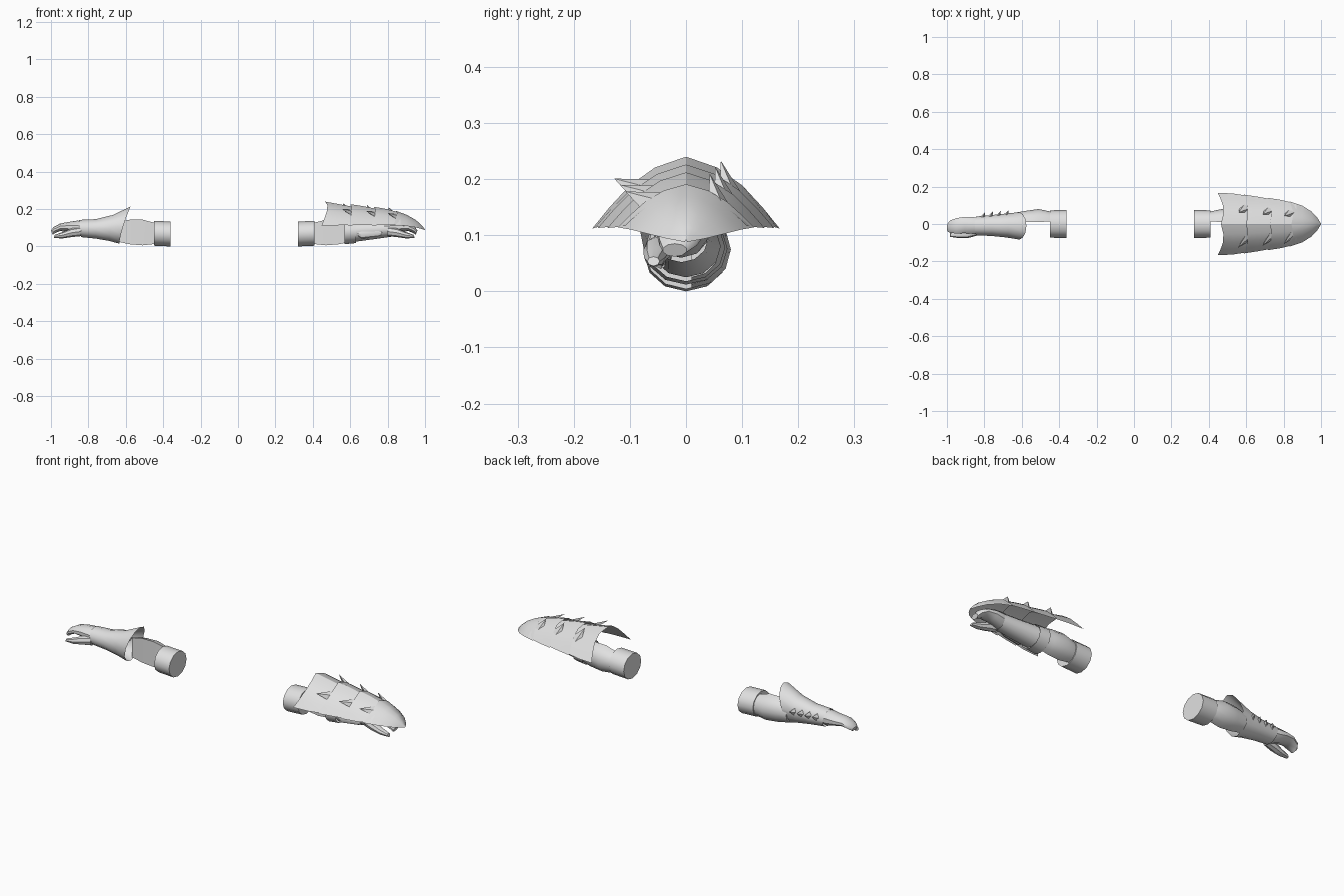
import bpy, math
from mathutils import Vector

grey = bpy.data.materials.new("light_grey")
grey.diffuse_color = (0.75, 0.75, 0.75, 1)


def make(name, verts, faces, smooth=40):
    me = bpy.data.meshes.new(name)
    me.from_pydata(verts, [], faces)
    me.materials.append(grey)
    ob = bpy.data.objects.new(name, me)
    bpy.context.collection.objects.link(ob)
    bpy.ops.object.select_all(action='DESELECT')
    ob.select_set(True)
    bpy.context.view_layer.objects.active = ob
    bpy.ops.object.mode_set(mode='EDIT')
    bpy.ops.mesh.select_all(action='SELECT')
    bpy.ops.mesh.normals_make_consistent(inside=False)
    bpy.ops.object.mode_set(mode='OBJECT')
    if smooth:
        bpy.ops.object.shade_smooth_by_angle(angle=math.radians(smooth))
    return ob


def place(x, right):
    """Arms are laid out pointing to -x; the right one is flipped and shifted."""
    return -x - 0.04 if right else x


def tube(name, rings, right=False, n=12, caps=True, half=False, bend=1.0):
    """Rings are (x bottom, x top, z bottom, z top, y centre, y radius)."""
    verts, faces = [], []
    for xb, xt, zb, zt, yc, ry in rings:
        for i in range(n):
            a = -math.pi / 2 + (math.pi * i / (n - 1) if half else 2 * math.pi * i / n)
            t = (math.sin(a) + 1) / 2
            verts.append((place(xb + (xt - xb) * t ** bend, right),
                          yc + ry * math.cos(a), zb + (zt - zb) * t))
    for r in range(len(rings) - 1):
        for i in range(n):
            j = (i + 1) % n
            faces.append((r * n + i, r * n + j, (r + 1) * n + j, (r + 1) * n + i))
    if caps:
        last = (len(rings) - 1) * n
        faces += [tuple(range(n))[::-1], tuple(range(last, last + n))]
    return make(name, verts, faces)


def spike(name, base, tip, along, across):
    """Four-sided spike on a diamond base."""
    b, s, c = Vector(base), Vector(along), Vector(across)
    verts = [b + s, b + c, b - s, b - c, Vector(tip)]
    make(name, verts, [(3, 2, 1, 0), (0, 1, 4), (1, 2, 4), (2, 3, 4), (3, 0, 4)], 0)


# Cuff, half-round forearm, hand and thumb shared by both arms
for right in (False, True):
    side = "right" if right else "left"
    tube(side + "_cuff", [(-0.45, -0.45, 0.004, 0.137, 0, 0.073),
                          (-0.36, -0.36, 0.0, 0.133, 0, 0.075)], right)
    tube(side + "_forearm", [(-0.64, -0.64, 0.025, 0.13, 0.01, 0.05),
                             (-0.58, -0.58, 0.012, 0.143, 0.01, 0.06),
                             (-0.51, -0.51, 0.006, 0.143, 0.01, 0.07),
                             (-0.44, -0.44, 0.014, 0.125, 0.015, 0.05)],
         right, n=7, half=True)
    tube(side + "_hand", [(-0.82, -0.82, 0.06, 0.135, -0.01, 0.045),
                          (-0.86, -0.86, 0.06, 0.138, -0.008, 0.047),
                          (-0.905, -0.905, 0.075, 0.131, -0.005, 0.046),
                          (-0.95, -0.95, 0.083, 0.123, -0.01, 0.043),
                          (-0.98, -0.985, 0.07, 0.105, -0.014, 0.035),
                          (-0.99, -1.0, 0.062, 0.085, -0.02, 0.022)], right, n=10)
    tube(side + "_thumb", [(-0.84, -0.84, 0.055, 0.105, -0.042, 0.02),
                           (-0.89, -0.89, 0.05, 0.097, -0.052, 0.024),
                           (-0.94, -0.935, 0.043, 0.078, -0.056, 0.019),
                           (-0.985, -0.98, 0.045, 0.062, -0.058, 0.011)], right, n=8)

# Left bracer, flaring to a point above the elbow end
tube("left_bracer", [(-0.84, -0.85, 0.05, 0.142, -0.01, 0.05),
                     (-0.76, -0.76, 0.042, 0.146, -0.008, 0.056),
                     (-0.69, -0.67, 0.03, 0.168, -0.008, 0.064),
                     (-0.635, -0.575, 0.015, 0.213, -0.01, 0.073)],
     caps=False, bend=1.4)

# Lacing studs along the back of the left bracer
for k in range(4):
    x = -0.81 + 0.042 * k
    y = 0.037 + 0.004 * k
    spike("lace_stud", (x, y, 0.105), (x + 0.014, y + 0.026, 0.112),
          (0.012, 0, 0), (0, 0, 0.022))

# Right bracer with its strap and raised front pad
tube("right_bracer", [(-0.665, -0.665, 0.025, 0.135, 0, 0.062),
                      (-0.76, -0.76, 0.038, 0.135, -0.005, 0.054),
                      (-0.86, -0.86, 0.052, 0.135, -0.008, 0.047)], True, caps=False)
tube("right_strap", [(-0.61, -0.61, 0.012, 0.14, 0, 0.074),
                     (-0.67, -0.67, 0.018, 0.138, 0, 0.069)], True, caps=False)
tube("bracer_pad", [(-0.68, -0.68, 0.055, 0.085, -0.045, 0.017),
                    (-0.70, -0.70, 0.04, 0.09, -0.045, 0.02),
                    (-0.79, -0.79, 0.05, 0.095, -0.04, 0.019),
                    (-0.81, -0.81, 0.06, 0.085, -0.04, 0.015)], True, n=8)

# Overlapping shield plates: stations are (x, half width, edge z, ridge z)
SECTION = [(-1, 0), (-0.82, 0.29), (-0.6, 0.6), (-0.33, 0.85), (0, 1),
           (0.33, 0.85), (0.6, 0.6), (0.82, 0.29), (1, 0)]
PLATES = [
    [(0.465, 0.167, 0.112, 0.24), (0.53, 0.163, 0.113, 0.228), (0.635, 0.146, 0.118, 0.208)],
    [(0.60, 0.157, 0.113, 0.226), (0.66, 0.146, 0.114, 0.217), (0.76, 0.128, 0.117, 0.197)],
    [(0.727, 0.140, 0.113, 0.212), (0.79, 0.128, 0.114, 0.201), (0.87, 0.108, 0.117, 0.18)],
    [(0.842, 0.121, 0.114, 0.191), (0.90, 0.098, 0.11, 0.17),
     (0.95, 0.066, 0.102, 0.142), (0.98, 0.034, 0.094, 0.115), (1.0, 0.002, 0.088, 0.092)]]
for p, stations in enumerate(PLATES):
    verts, faces = [], []
    m = len(SECTION)
    for r, (x, w, ze, zr) in enumerate(stations):
        for u, f in SECTION:
            # the rear edge is scalloped between ridge and corners
            bow = (0.022 * math.sin(math.pi * abs(u)) - 0.018 * abs(u)) if r == 0 else 0
            verts.append((x + bow * (1 if p == 0 else 0.6), w * u, ze + (zr - ze) * f))
    for r in range(len(stations) - 1):
        for i in range(m - 1):
            faces.append((r * m + i, r * m + i + 1, (r + 1) * m + i + 1, (r + 1) * m + i))
    make("shield_plate_%d" % (p + 1), verts, faces, 30)

# Swept-back shield spikes: outward on the near side, upward on the far side
for x, y, z in ((0.59, 0.088, 0.183), (0.72, 0.078, 0.172), (0.835, 0.068, 0.16)):
    spike("near_spike", (x + 0.01, -y + 0.01, z + 0.002), (x - 0.035, -y - 0.04, z + 0.018),
          (0.024, 0.012, 0), (0, 0.022, 0.014))
    spike("far_spike", (x, y - 0.005, z), (x - 0.03, y - 0.026, z + 0.05),
          (0.026, 0, 0), (0, 0.022, -0.018))
